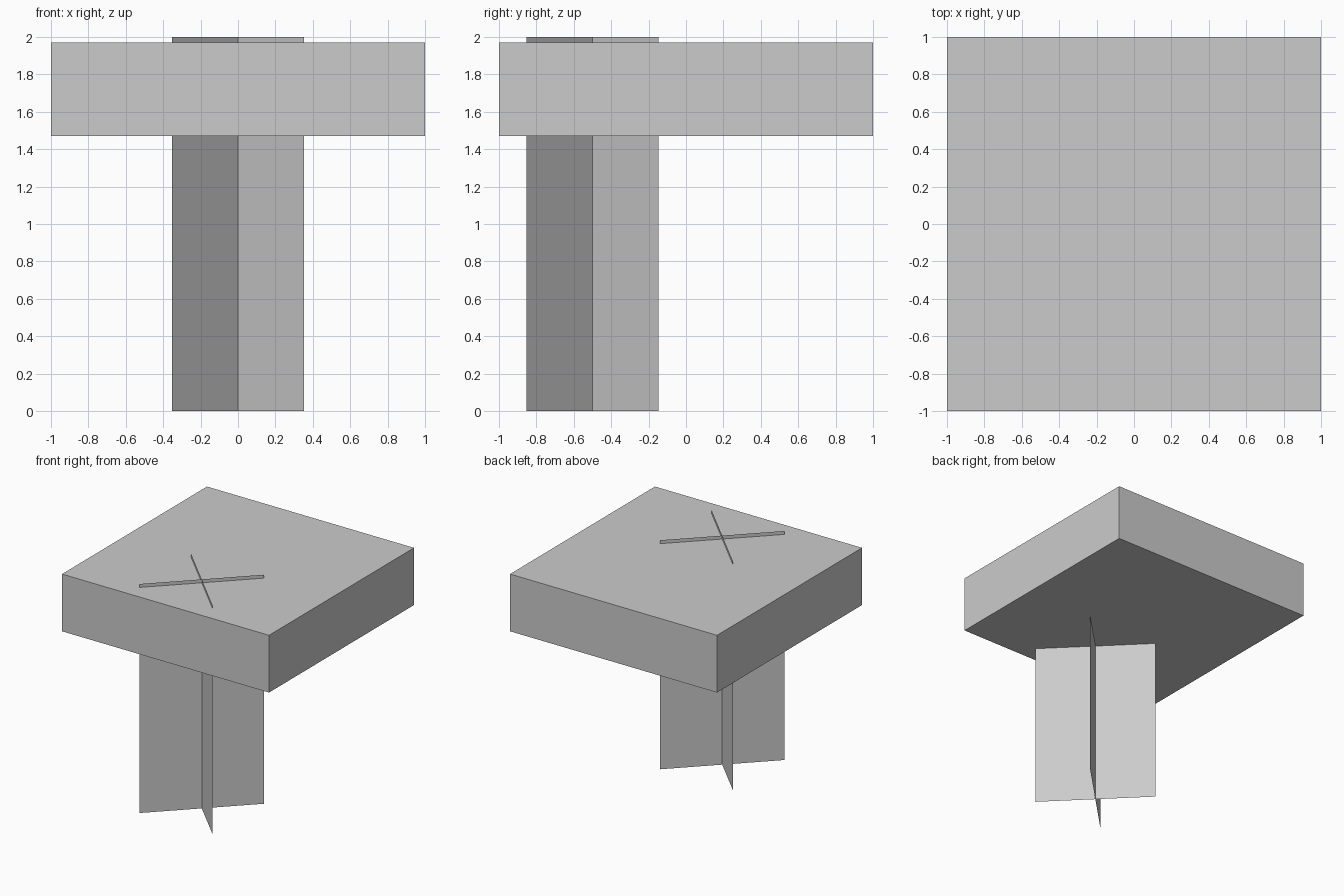
import bpy
from math import radians

if "Cube" in bpy.data.objects:
    bpy.data.objects.remove(bpy.data.objects["Cube"])

# Square slab on top
bpy.ops.mesh.primitive_cube_add(size=1, location=(0, 0, 1.72))
slab = bpy.context.object
slab.name = "top_slab"
slab.scale = (2, 2, 0.5)


def upright_panel(name, turn, centre, width, height):
    """Thin single-sheet vertical panel, turned about z."""
    w = width / 2
    mesh = bpy.data.meshes.new(name)
    mesh.from_pydata([(-w, 0, 0), (w, 0, 0), (w, 0, height), (-w, 0, height)],
                     [], [(0, 1, 2, 3)])
    panel = bpy.data.objects.new(name, mesh)
    panel.location = centre
    panel.rotation_euler.z = radians(turn)
    bpy.context.collection.objects.link(panel)


# Two crossed sheets form the stem, poking slightly through the slab
for name, turn in (("stem_panel_a", 45), ("stem_panel_b", -45)):
    upright_panel(name, turn, (0, -0.5, 0), 1.0, 2.0)
